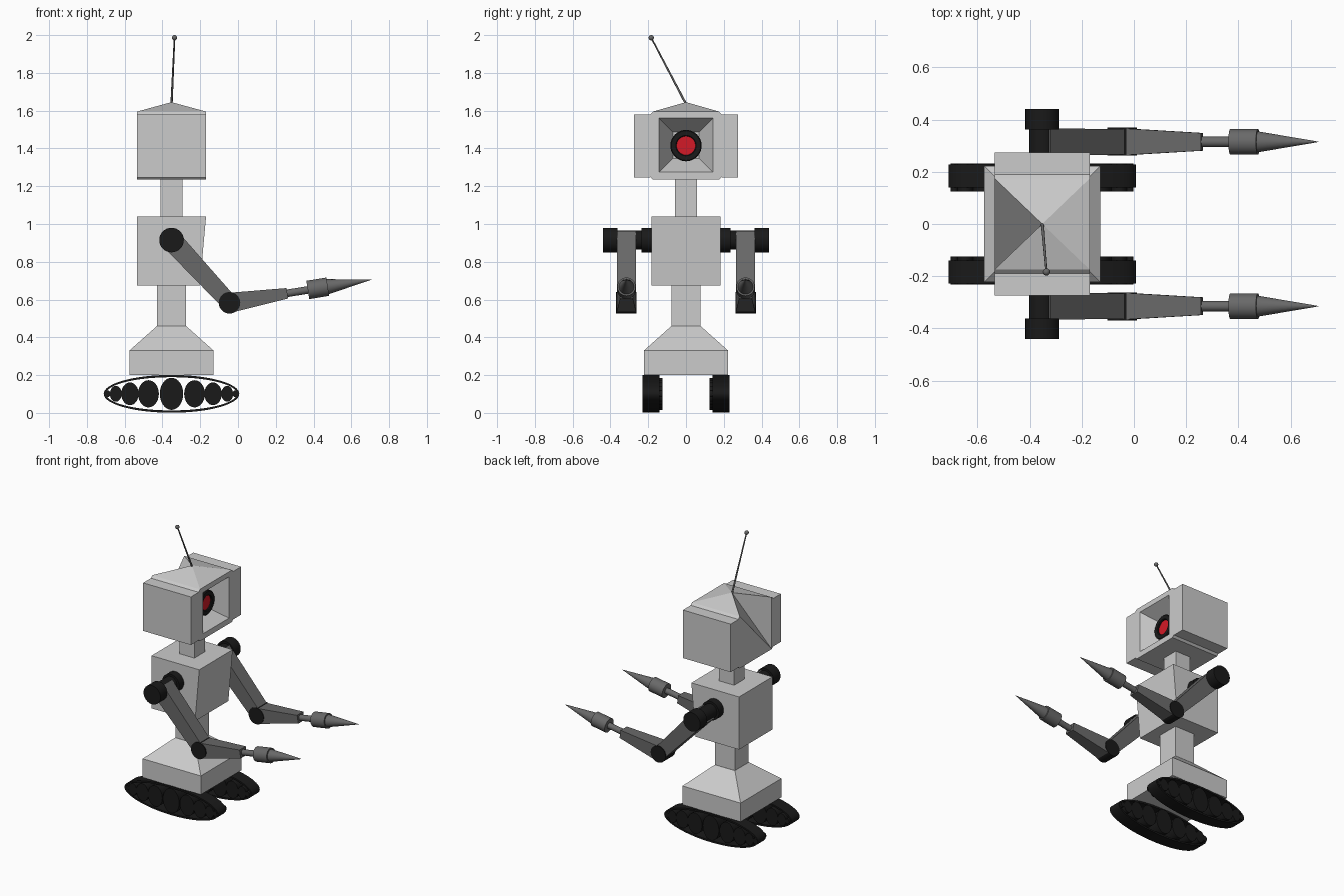
import bpy, bmesh
from math import cos, sin, tau, radians
from mathutils import Vector

if "Cube" in bpy.data.objects:
    bpy.data.objects.remove(bpy.data.objects["Cube"])


def material(name, rgb):
    m = bpy.data.materials.new(name)
    m.diffuse_color = (*rgb, 1)
    m.use_nodes = True
    m.node_tree.nodes["Principled BSDF"].inputs["Base Color"].default_value = m.diffuse_color
    return m


BLACK = material("black", (0.01, 0.01, 0.01))
DARK = material("dark_grey", (0.14, 0.14, 0.14))
RED = material("red", (0.65, 0.01, 0.02))
CX = -0.352  # body axis


def finish(name, bm, mat=None, smooth=False):
    bmesh.ops.recalc_face_normals(bm, faces=bm.faces)
    me = bpy.data.meshes.new(name)
    bm.to_mesh(me)
    bm.free()
    ob = bpy.data.objects.new(name, me)
    bpy.context.collection.objects.link(ob)
    if mat:
        me.materials.append(mat)
    if smooth:
        bpy.ops.object.select_all(action='DESELECT')
        ob.select_set(True)
        bpy.context.view_layer.objects.active = ob
        bpy.ops.object.shade_smooth_by_angle(angle=radians(35))
    return ob


def bridge(bm, a, b):
    for i in range(len(a)):
        j = (i + 1) % len(a)
        bm.faces.new((a[i], a[j], b[j], b[i]))


def tube(name, p0, p1, s0, s1, sides=32, mat=None):
    """Loft from p0 to p1; s0, s1 are half sizes (u, v) of the end sections."""
    p0, p1 = Vector(p0), Vector(p1)
    d = (p1 - p0).normalized()
    u = Vector((1, 0, 0)) if abs(d.y) > 0.9 else Vector((0, 1, 0))
    v = d.cross(u).normalized()
    u = v.cross(d)
    if sides == 4:
        unit = [(1, 1), (-1, 1), (-1, -1), (1, -1)]
    else:
        unit = [(cos(tau * i / sides), sin(tau * i / sides)) for i in range(sides)]
    bm = bmesh.new()
    rings = [[bm.verts.new(p + u * a * s[0] + v * b * s[1]) for a, b in unit]
             for p, s in ((p0, s0), (p1, s1))]
    bridge(bm, *rings)
    for r in rings:
        bm.faces.new(r)
    return finish(name, bm, mat, sides > 4)


def column(name, z0, z1, h0, h1):
    return tube(name, (CX, 0, z0), (CX, 0, z1), (h0, h0), (h1, h1), 4)


# base, waist, torso, neck
column("base_box", 0.2, 0.33, 0.223, 0.223)
column("base_slope", 0.33, 0.46, 0.223, 0.077)
column("waist", 0.46, 0.675, 0.076, 0.076)
column("neck", 1.04, 1.24, 0.058, 0.058)
torso = column("torso", 0.675, 1.04, 0.183, 0.183)
for v in torso.data.vertices:  # chest leans forward
    if v.co.x > CX and v.co.z < 0.8:
        v.co.x -= 0.033

# head core: chamfered block, tapered eye recess, peaked roof, sunken back
X0, X1 = -0.535, -0.169
half = [(0.175, 1.235), (0.19, 1.25), (0.19, 1.58), (0.175, 1.595)]
outline = half + [(-y, z) for y, z in reversed(half)]
bm = bmesh.new()
front, back = [[bm.verts.new((x, y, z)) for y, z in outline] for x in (X1, X0)]
apex = bm.verts.new((CX, 0, 1.645))
for i in range(8):
    j = (i + 1) % 8
    if i == 3:  # roof ridge line has no flat top
        bm.faces.new((front[3], front[4], apex))
        bm.faces.new((front[3], back[3], apex))
        bm.faces.new((front[4], back[4], apex))
    else:
        bm.faces.new((front[i], front[j], back[j], back[i]))
loop = back[:4] + [apex] + back[4:]
for i in range(len(loop) - 2):
    bm.faces.new((loop[-1], loop[i], loop[i + 1]))


def square(x, h):
    return [bm.verts.new((x, y * h, 1.417 + z * h))
            for y, z in ((1, -1), (1, 1), (-1, 1), (-1, -1))]


rim, floor = square(X1, 0.143), square(-0.3, 0.07)
bridge(bm, rim, floor)
bm.faces.new(floor)
for k in range(4):  # front frame around the recess
    a, b = 2 * k, 2 * k + 1
    bm.faces.new((front[a], front[b], rim[k]))
    n = (k + 1) % 4
    bm.faces.new((front[b], front[(b + 1) % 8], rim[n], rim[k]))
# repair the pairing: rim corners sit beside each chamfer
bm.faces.ensure_lookup_table()
finish("head", bm)

# eye: black ring with a red lens
bm = bmesh.new()
N = 40
rings = [[bm.verts.new((x, r * cos(tau * i / N), 1.415 + r * sin(tau * i / N)))
          for i in range(N)]
         for x, r in ((-0.3, 0.083), (-0.24, 0.083), (-0.235, 0.078),
                      (-0.235, 0.054), (-0.24, 0.05), (-0.3, 0.05))]
for a, b in zip(rings, rings[1:]):
    bridge(bm, a, b)
finish("eye_ring", bm, BLACK, True)
tube("eye_lens", (-0.3, 0, 1.415), (-0.247, 0, 1.415), (0.051,) * 2, (0.051,) * 2, 40, RED)

# antenna
tip = (-0.336, -0.184, 1.986)
tube("antenna_rod", (CX, 0, 1.635), tip, (0.006,) * 2, (0.004,) * 2, 12, DARK)
bm = bmesh.new()
bmesh.ops.create_uvsphere(bm, u_segments=16, v_segments=10, radius=0.014)
bmesh.ops.translate(bm, verts=bm.verts, vec=tip)
finish("antenna_ball", bm, DARK, True)

# paired parts
wheels = [(0, 0.062, 0.085), (0.122, 0.055, 0.072), (0.22, 0.046, 0.06),
          (0.295, 0.031, 0.042), (0.337, 0.014, 0.018)]
ZS, EX, EZ = 0.915, -0.045, 0.583
slope = Vector((cos(radians(9.3)), 0, sin(radians(9.3))))
for s, side in ((1, "left"), (-1, "right")):
    # ear box on the head
    tube("head_side_" + side, (X0, s * 0.2325, 1.4135), (X1, s * 0.2325, 1.4135),
         (0.0425, 0.1665), (0.0425, 0.1665), 4)

    def axle(name, x, z, y0, y1, rx, rz):
        tube(f"{name}_{side}", (x, s * y0, z), (x, s * y1, z), (rx, rz), (rx, rz), 32, BLACK)

    # shoulder and elbow joints
    axle("shoulder_inner", CX, ZS, 0.18, 0.235, 0.065, 0.065)
    axle("shoulder_axle", CX, ZS, 0.235, 0.37, 0.05, 0.05)
    axle("shoulder_outer", CX, ZS, 0.363, 0.44, 0.065, 0.065)
    axle("elbow", EX, EZ, 0.262, 0.37, 0.057, 0.057)

    # arm segments and pointed tool
    y = s * 0.315
    tube("upper_arm_" + side, (CX - 0.01, y, ZS + 0.01), (EX, y, EZ),
         (0.051, 0.056), (0.049, 0.044), 4, DARK)
    elbow = Vector((EX, y, EZ))
    parts = [("forearm", 0, 0.31, (0.052, 0.053), (0.034, 0.028), 4),
             ("wrist_rod", 0.3, 0.43, (0.02,) * 2, (0.02,) * 2, 20),
             ("tool_collar", 0.42, 0.527, (0.049,) * 2, (0.049,) * 2, 32),
             ("tool_spike", 0.527, 0.762, (0.04,) * 2, (0.0008,) * 2, 32)]
    for name, a, b, s0, s1, n in parts:
        tube(f"{name}_{side}", elbow + slope * a, elbow + slope * b, s0, s1, n, DARK)

    # oval track belt with its wheels
    bm = bmesh.new()
    belt = [[bm.verts.new((CX + rx * cos(tau * i / 64), s * yy, 0.101 + rz * sin(tau * i / 64)))
             for i in range(64)]
            for yy, rx, rz in ((0.14, 0.359, 0.1), (0.229, 0.359, 0.1),
                               (0.229, 0.347, 0.088), (0.14, 0.347, 0.088))]
    for i in range(4):
        bridge(bm, belt[i], belt[(i + 1) % 4])
    finish("track_belt_" + side, bm, BLACK, True)
    for i, (dx, rx, rz) in enumerate(wheels):
        for e in ((1,) if i == 0 else (1, -1)):
            axle(f"wheel_{i}_{'front' if e > 0 else 'rear'}", CX + e * dx, 0.101,
                 0.124, 0.231, rx, rz)
